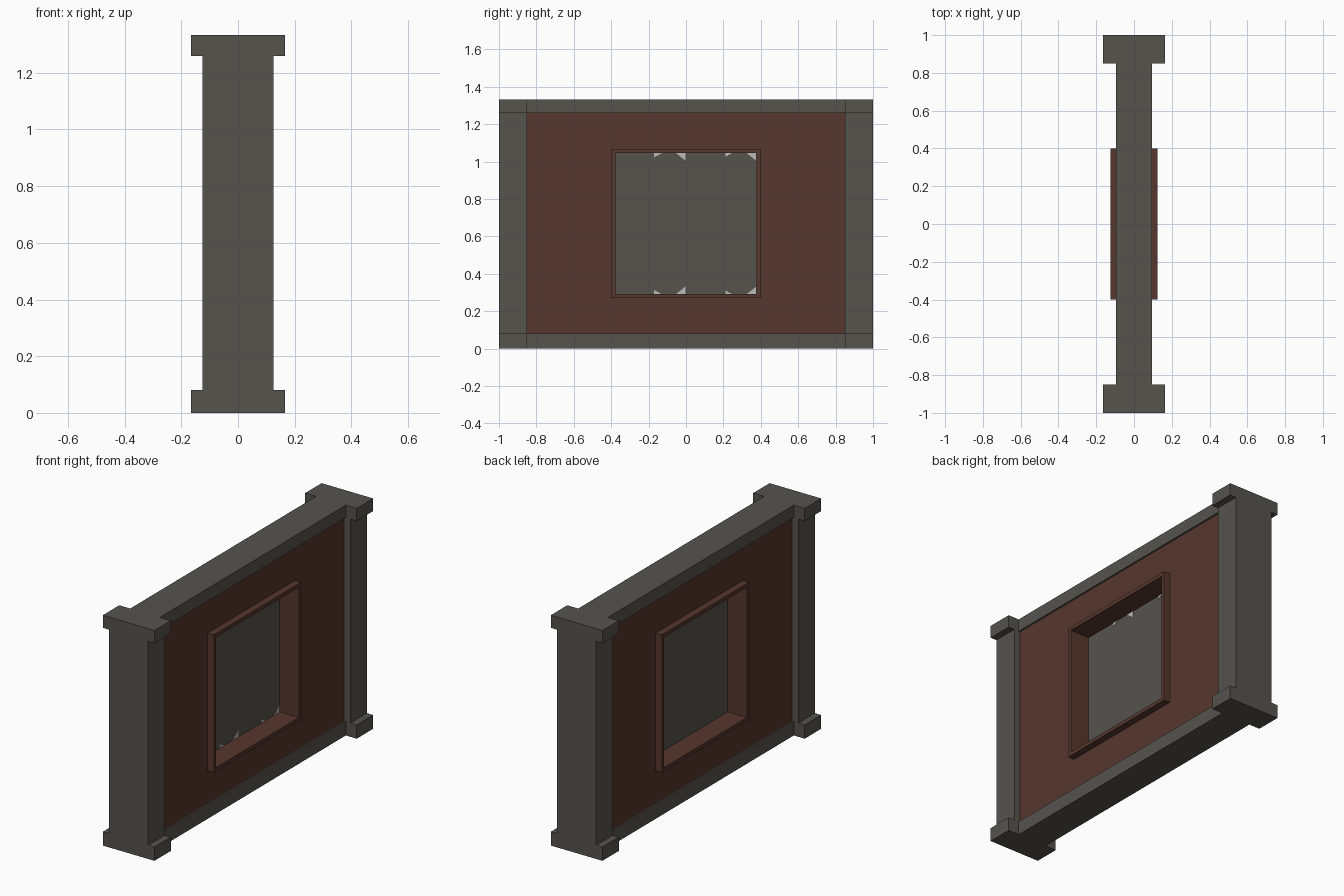
import bpy, bmesh

if "Cube" in bpy.data.objects:
    bpy.data.objects.remove(bpy.data.objects["Cube"])


def material(name, rgb):
    m = bpy.data.materials.new(name)
    m.diffuse_color = (*rgb, 1)
    m.use_nodes = True
    m.node_tree.nodes["Principled BSDF"].inputs["Base Color"].default_value = m.diffuse_color
    return m


STONE = material("grey stone", (0.093, 0.087, 0.076))
BROWN = material("brown plaster", (0.093, 0.038, 0.027))
PALE = material("pale glass", (0.50, 0.50, 0.49))


def finish(name, bm, mat):
    bmesh.ops.recalc_face_normals(bm, faces=bm.faces)
    me = bpy.data.meshes.new(name)
    bm.to_mesh(me)
    bm.free()
    me.materials.append(mat)
    ob = bpy.data.objects.new(name, me)
    bpy.context.collection.objects.link(ob)
    return ob


def prism(name, outline, x0, x1, mat):
    """Extrude a closed (y, z) outline along x."""
    bm = bmesh.new()
    face = bm.faces.new([bm.verts.new((x0, y, z)) for y, z in outline])
    new = bmesh.ops.extrude_face_region(bm, geom=[face])["geom"]
    verts = [g for g in new if isinstance(g, bmesh.types.BMVert)]
    bmesh.ops.translate(bm, verts=verts, vec=(x1 - x0, 0, 0))
    bm.faces.new([v for v in face.verts]) if not face.is_valid else None
    return finish(name, bm, mat)


def rect(y0, y1, z0, z1):
    return [(y0, z0), (y1, z0), (y1, z1), (y0, z1)]


def ring(name, outer, inner, hx, mat):
    """Rectangular slab with a rectangular opening, thickness 2*hx."""
    bm = bmesh.new()
    o, i = [[[bm.verts.new((x, y, z)) for y, z in r] for x in (-hx, hx)]
            for r in (outer, inner)]
    for k in range(4):
        n = (k + 1) % 4
        for a, b in ((o[0], i[0]), (i[0], i[1]), (i[1], o[1]), (o[1], o[0])):
            bm.faces.new((a[k], a[n], b[n], b[k]))
    return finish(name, bm, mat)


TOP = 1.333
LOW, HIGH = 0.08, 1.26

# End posts with wider foot and cap blocks
for side, y0, y1 in (("front", -1.0, -0.85), ("back", 0.85, 1.0)):
    prism(side + "_post", rect(y0, y1, LOW, HIGH), -0.125, 0.125, STONE)
    prism(side + "_post_foot", rect(y0, y1, 0, LOW), -0.165, 0.165, STONE)
    prism(side + "_post_cap", rect(y0, y1, HIGH, TOP), -0.165, 0.165, STONE)

# Rails along the bottom and top
prism("bottom_rail", rect(-0.85, 0.85, 0, LOW), -0.095, 0.095, STONE)
prism("top_rail", rect(-0.85, 0.85, HIGH, TOP), -0.095, 0.095, STONE)

# Wall panel, window frame and pane
opening = rect(-0.40, 0.40, 0.27, 1.067)
inside = rect(-0.378, 0.378, 0.292, 1.045)
ring("wall_panel", rect(-0.85, 0.85, LOW, HIGH), opening, 0.085, BROWN)
ring("window_frame", opening, inside, 0.125, BROWN)
prism("window_pane", inside, -0.002, 0.002, STONE)

# Small pale chips along the pane's edges
for z, d in ((0.292, 1), (1.045, -1)):
    for y, w, h in ((-0.17, 0.04, 0.022), (-0.003, -0.05, 0.04),
                    (0.21, 0.035, 0.02), (0.375, -0.05, 0.04)):
        prism("pane_chip", [(y, z), (y + w / 2, z), (y + w, z), (y, z + d * h)]
              if w > 0 else [(y, z), (y + w, z), (y, z + d * h)],
              0.002, 0.004, PALE)
